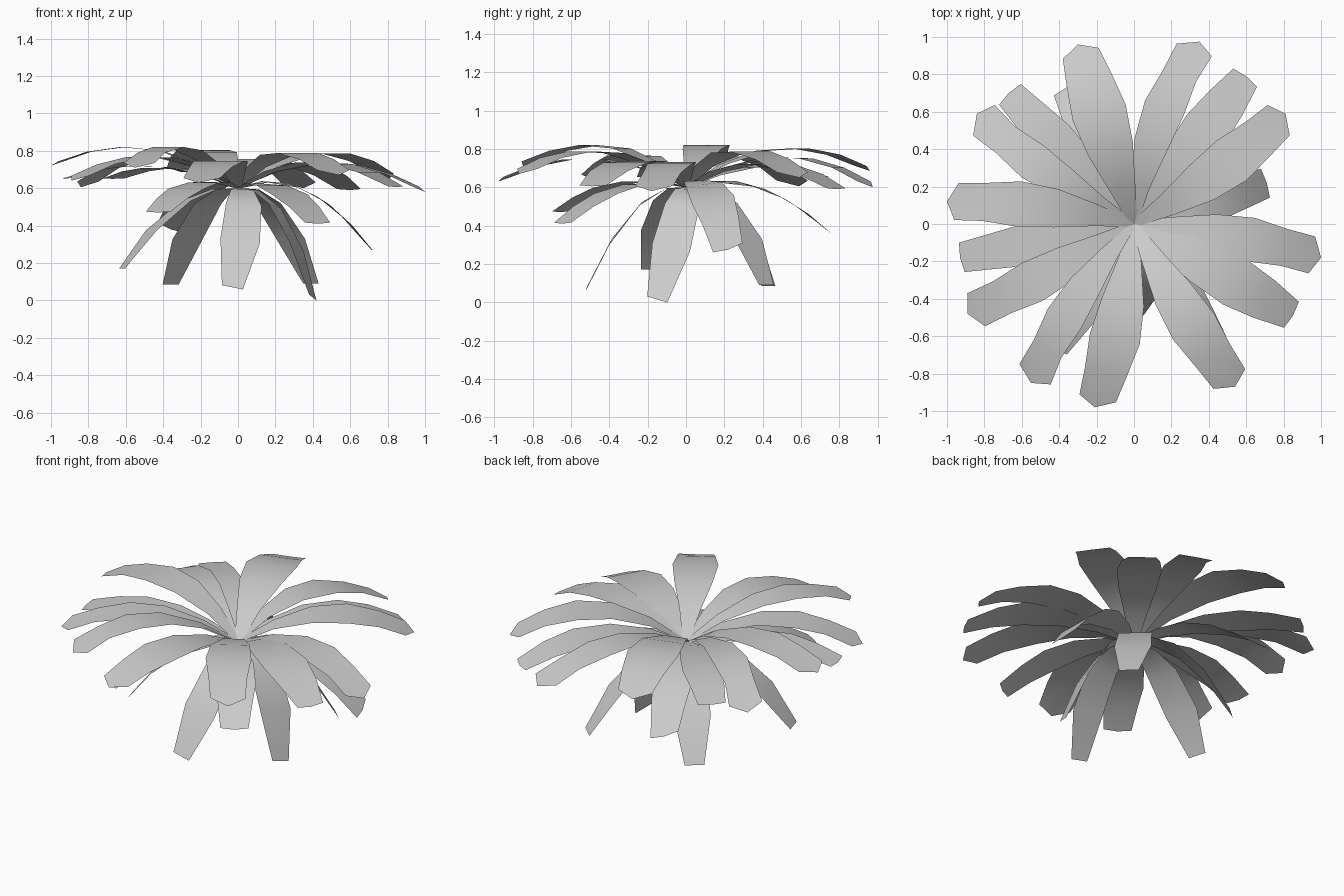
import bpy
import bmesh
from math import sqrt
from mathutils import Vector

cube = bpy.data.objects.get("Cube")
if cube:
    bpy.data.objects.remove(cube)

grey = bpy.data.materials.new("leaf_grey")
grey.use_nodes = True
colour = (0.6, 0.6, 0.6, 1)
grey.diffuse_color = colour
grey.node_tree.nodes["Principled BSDF"].inputs["Base Color"].default_value = colour

HUB = 0.6  # height where all leaves meet

# Half-width profiles: (fraction of length, half width)
POINTED = [(0, .02), (.2, .07), (.42, .125), (.62, .148), (.8, .125), (.95, .1)]
BLUNT = [(0, .02), (.2, .07), (.42, .115), (.64, .135), (.82, .115), (.99, .08)]
DROOPING = [(0, .02), (.2, .06), (.45, .095), (.75, .105), (1, .056)]


def leaf(name, profile, tip, rise, bend=0.0, scale=1.0, roll=0.0):
    """Arched strip from the hub to the tip.

    rise is the arch height above the hub, bend the sideways bow,
    scale the width of all but the end, roll the sideways slope at the tip."""
    out = Vector((tip[0], tip[1], 0))
    side = Vector((-tip[1], tip[0], 0)).normalized()
    e = tip[2] - HUB
    slope = 2 * rise + 2 * sqrt(rise * (rise - e))

    def spine(t):
        return (out * t + side * bend * 4 * t * (1 - t)
                + Vector((0, 0, HUB + slope * t + (e - slope) * t * t)))

    bm = bmesh.new()
    rows = []
    for t, w in profile:
        if t < .9:
            w *= scale
        mid = spine(1) if t > .9 else spine(t)
        across = (side + Vector((0, 0, roll * t))) * w
        rows.append([bm.verts.new(p) for p in
                     (spine(t) - across, mid, spine(t) + across)])
    for a, b in zip(rows, rows[1:]):
        for i in range(2):
            face = bm.faces.new((a[i], b[i], b[i + 1], a[i + 1]))
            face.smooth = True
            face.normal_update()
            if face.normal.z < 0:
                face.normal_flip()
    mesh = bpy.data.meshes.new(name)
    bm.to_mesh(mesh)
    bm.free()
    mesh.materials.append(grey)
    bpy.context.collection.objects.link(bpy.data.objects.new(name, mesh))


# Each leaf: profile, then tip, rise, bend, scale, roll
whorls = {
    "upper_leaf": (POINTED, [
        ((-.30, .96, .685), .205, 0, 1),
        ((.35, .975, .60), .16, .06, .75),
        ((.81, .59, .65), .19, -.035, .9),
        ((1.0, -.18, .58), .135, .03, .8),
        ((.54, -.87, .67), .19, -.02, .88),
        ((-.21, -.98, .63), .15, .03, .92),
        ((-.55, -.85, .71), .22, -.04, .7),
        ((-.89, -.48, .64), .17, .015, .78),
        ((-1.0, .12, .72), .22, -.035, .82),
        ((-.84, .59, .605), .165, .04, .7),
    ]),
    "middle_leaf": (BLUNT, [
        ((.60, .79, .59), .125, 0, .95),
        ((.85, -.49, .605), .14, 0, 1),
        ((-.93, -.18, .65), .12, 0, .82),
        ((-.67, .70, .65), .11, 0, .85),
    ]),
    "lower_leaf": (BLUNT, [
        ((.71, .22, .275), .035, 0, .85, .3),
        ((.43, -.65, .41), .025, 0, .85),
        ((-.43, -.66, .47), .035, 0, .85),
        ((-.36, .73, .38), .03, 0, .85, .35),
    ]),
    "drooping_leaf": (DROOPING, [
        ((.40, -.15, .015), .003, .05, 1, -.28),
        ((-.03, -.52, .07), .003, .045, 1, -.2),
        ((-.36, .43, .085), .003, 0, 1),
        ((.39, .42, .09), .003, .02, 1),
        ((-.62, -.18, .17), .003, 0, 1),
    ]),
}
for name, (profile, leaves) in whorls.items():
    for i, shape in enumerate(leaves):
        leaf(f"{name}_{i + 1}", profile, *shape)
